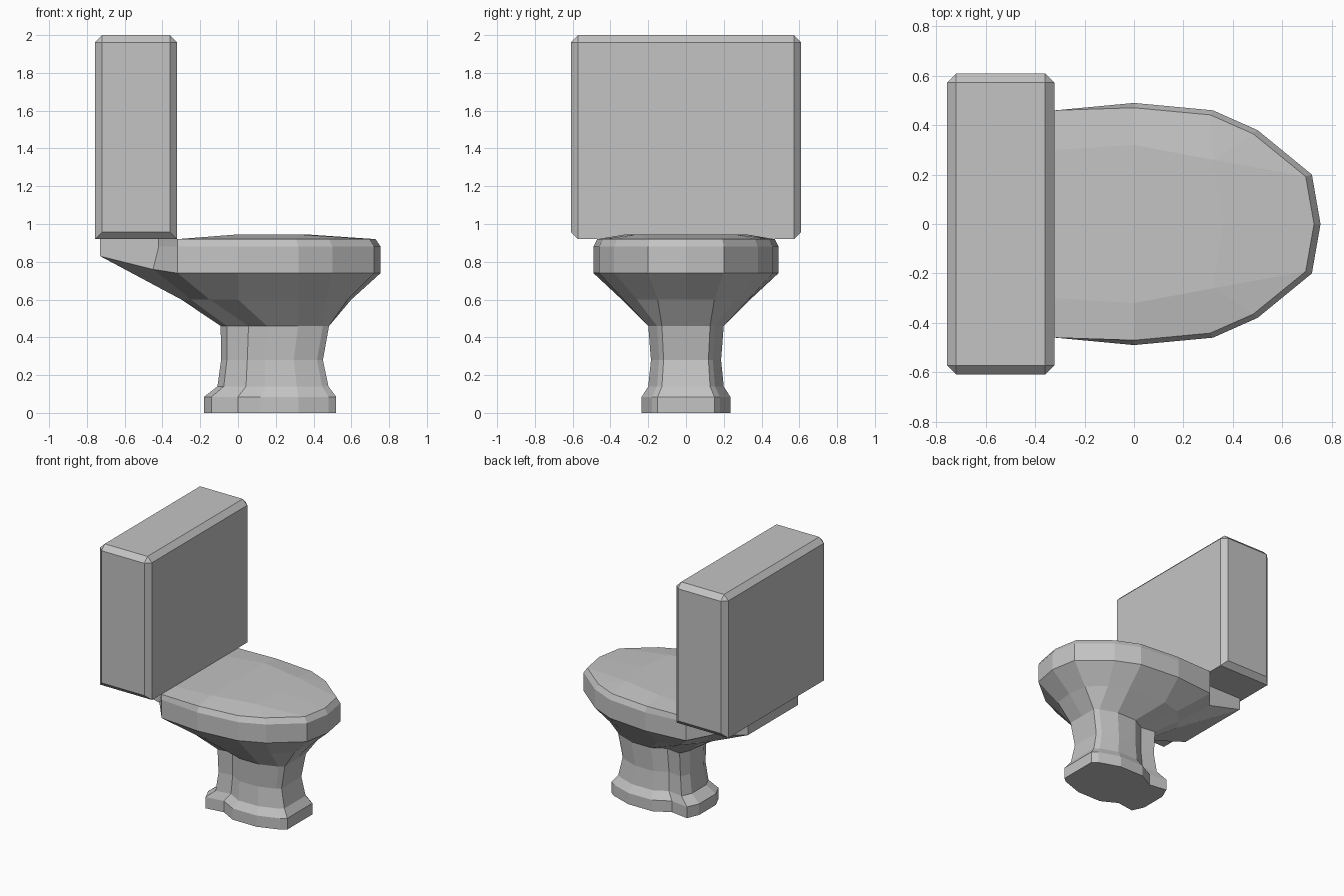
import bpy, bmesh

cube = bpy.data.objects.get("Cube")
if cube:
    bpy.data.objects.remove(cube, do_unlink=True)

grey = bpy.data.materials.new("porcelain_grey")
grey.use_nodes = True
color = (0.55, 0.55, 0.55, 1)
grey.diffuse_color = color
grey.node_tree.nodes["Principled BSDF"].inputs["Base Color"].default_value = color


def finish(bm, name):
    """Turn a bmesh into a flat-shaded object."""
    bmesh.ops.recalc_face_normals(bm, faces=bm.faces[:])
    mesh = bpy.data.meshes.new(name)
    bm.to_mesh(mesh)
    bm.free()
    mesh.materials.append(grey)
    obj = bpy.data.objects.new(name, mesh)
    bpy.context.collection.objects.link(obj)
    return obj


def loft(name, half_rings):
    """Skin mirrored half outlines (first point on the centre line), capping both ends."""
    bm = bmesh.new()
    rings = []
    for half in half_rings:
        left = [bm.verts.new(p) for p in half]
        right = [bm.verts.new((x, -y, z)) for x, y, z in half[1:]]
        rings.append(left + right[::-1])
    count = len(rings[0])
    for low, high in zip(rings, rings[1:]):
        for i in range(count):
            j = (i + 1) % count
            bm.faces.new((low[i], low[j], high[j], high[i]))
    for ring in (rings[0], rings[-1]):
        bm.faces.new((ring[0], ring[1], ring[-1]))
        for i in range(1, count // 2):
            bm.faces.new((ring[i], ring[i + 1], ring[-i - 1], ring[-i]))
    bmesh.ops.remove_doubles(bm, verts=bm.verts[:], dist=0.001)
    return finish(bm, name)


def level(outline, z):
    return [(x, y, z) for x, y in outline]


# Pedestal: one waisted footprint, resized at each height
foot = [(.35, 0), (.35, .15), (.31, .18), (.15, .235),
        (-.05, .235), (-.17, .17), (-.31, .19), (-.35, .1)]


def foot_ring(centre, sx, sy, z):
    return [(centre + x * sx, y * sy, z) for x, y in foot]


neck = foot_ring(.195, .82, .85, .46)
loft("pedestal", [
    foot_ring(.17, 1, 1, 0),
    foot_ring(.17, 1, 1, .085),
    foot_ring(.185, .84, .85, .14),
    foot_ring(.18, .77, .79, .28),
    neck,
])

# Bowl: flares from the neck to the rim, with a narrow shelf at the back
belly = [(.6, 0), (.58, .15), (.46, .26), (.32, .33),
         (0, .34), (-.15, .3), (-.25, .2), (-.3, .12)]
rim = [(.755, 0), (.72, .2), (.5, .38), (.32, .46),
       (0, .49), (-.32, .46), (-.42, .3), (-.73, .3)]
rim_low = level(rim[:-2], .74) + [(-.45, .3, .76), (-.73, .3, .83)]
rim_high = level(rim, .88)
loft("bowl", [neck, level(belly, .6), rim_low, rim_high])

# Lid: chamfered edge and a shallow raised centre
lid_edge = [(x * .965, y * .96) if x >= 0 else (x, y) for x, y in rim]
dome = level([(.36, 0)] + [(.32, .26)] * 3 + [(0, .32)], .945)
dome += [(-.32, .3, .92)] + level(lid_edge[-2:], .92)
loft("lid", [rim_high, level(lid_edge, .92), dome])

# Tank: chamfered box, left sharp along the bottom front and back edges
bm = bmesh.new()
bmesh.ops.create_cube(bm, size=1)
for v in bm.verts:
    v.co = (v.co.x * .435 - .54, v.co.y * 1.22, v.co.z * 1.08 + 1.46)
edges = []
for e in bm.edges:
    a, b = (v.co for v in e.verts)
    if not (max(a.z, b.z) < 1 and abs(a.y - b.y) > 1):
        edges.append(e)
bmesh.ops.bevel(bm, geom=edges, offset=.038, offset_type='OFFSET',
                segments=1, profile=.5, affect='EDGES')
finish(bm, "tank")
